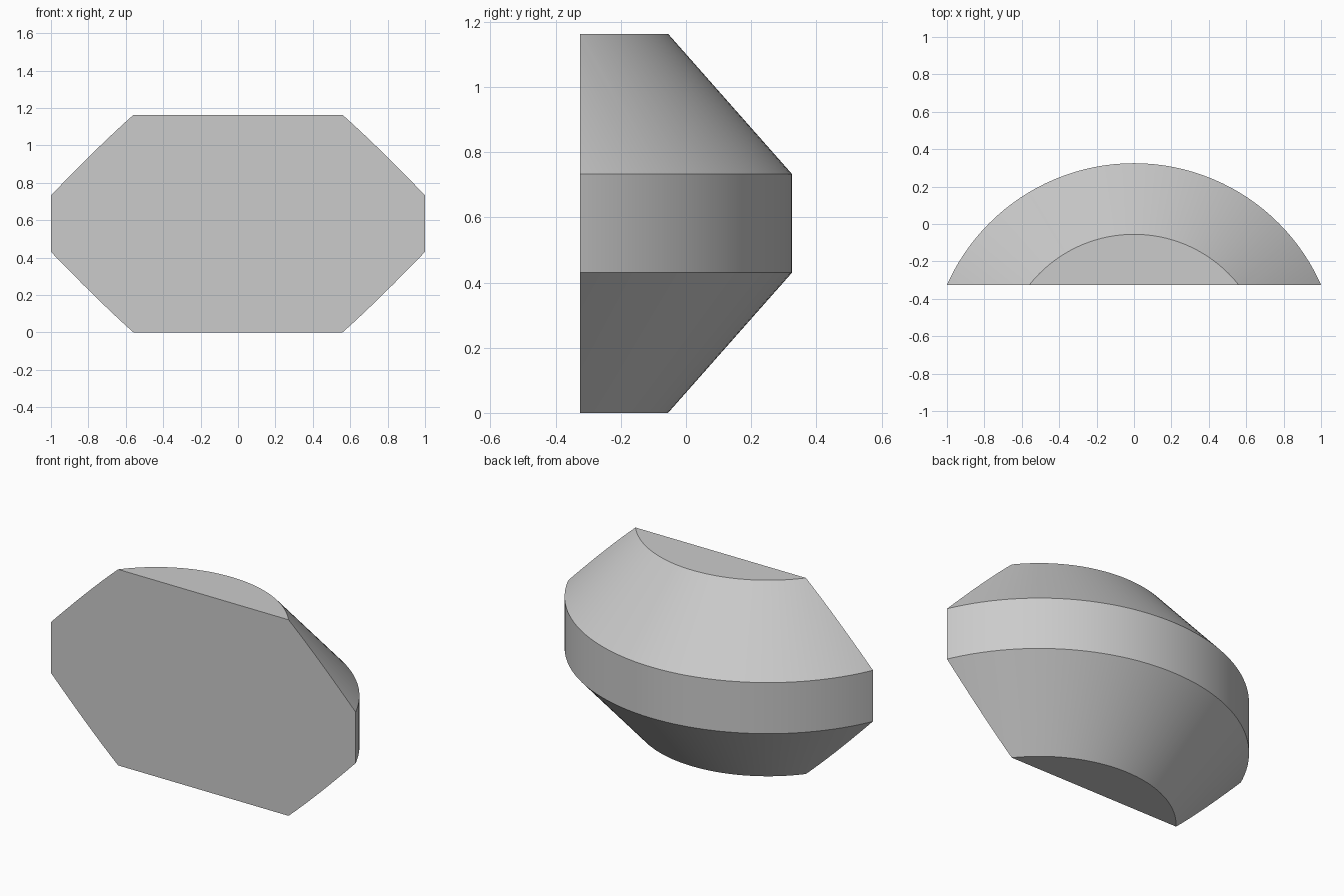
import bpy
import bmesh
import math
from mathutils import Vector

cube = bpy.data.objects.get("Cube")
if cube:
    bpy.data.objects.remove(cube, do_unlink=True)

# Plain grey material
grey = bpy.data.materials.new("light grey")
grey.use_nodes = True
colour = (0.6, 0.6, 0.6, 1)
grey.diffuse_color = colour
grey.node_tree.nodes["Principled BSDF"].inputs["Base Color"].default_value = colour

# Turned profile (radius, height): two cones joined by an upright band
PROFILE = [(0.714, 0), (1.094, 0.43), (1.094, 0.733), (0.714, 1.163)]
AXIS_Y = -0.769
FRONT_Y = -0.325
SEGMENTS = 128

bm = bmesh.new()
rings = []
for radius, z in PROFILE:
    ring = []
    for i in range(SEGMENTS):
        a = math.tau * i / SEGMENTS
        ring.append(bm.verts.new((radius * math.cos(a), AXIS_Y + radius * math.sin(a), z)))
    rings.append(ring)
for low, high in zip(rings, rings[1:]):
    for i in range(SEGMENTS):
        j = (i + 1) % SEGMENTS
        bm.faces.new((low[i], low[j], high[j], high[i]))
bm.faces.new(rings[0][::-1])
bm.faces.new(rings[-1])

# Slice off the front and close it with a flat face
cut = bmesh.ops.bisect_plane(
    bm, geom=bm.verts[:] + bm.edges[:] + bm.faces[:],
    plane_co=Vector((0, FRONT_Y, 0)), plane_no=Vector((0, -1, 0)), clear_outer=True)
rim = [e for e in bm.edges if e.is_boundary]
bmesh.ops.contextual_create(bm, geom=rim)
bmesh.ops.recalc_face_normals(bm, faces=bm.faces[:])

mesh = bpy.data.meshes.new("bevelled_half_drum")
bm.to_mesh(mesh)
bm.free()
mesh.materials.append(grey)
body = bpy.data.objects.new("bevelled_half_drum", mesh)
bpy.context.collection.objects.link(body)

# Smooth curved bands, crisp rims
bpy.ops.object.select_all(action='DESELECT')
body.select_set(True)
bpy.context.view_layer.objects.active = body
bpy.ops.object.shade_smooth_by_angle(angle=math.radians(30))
